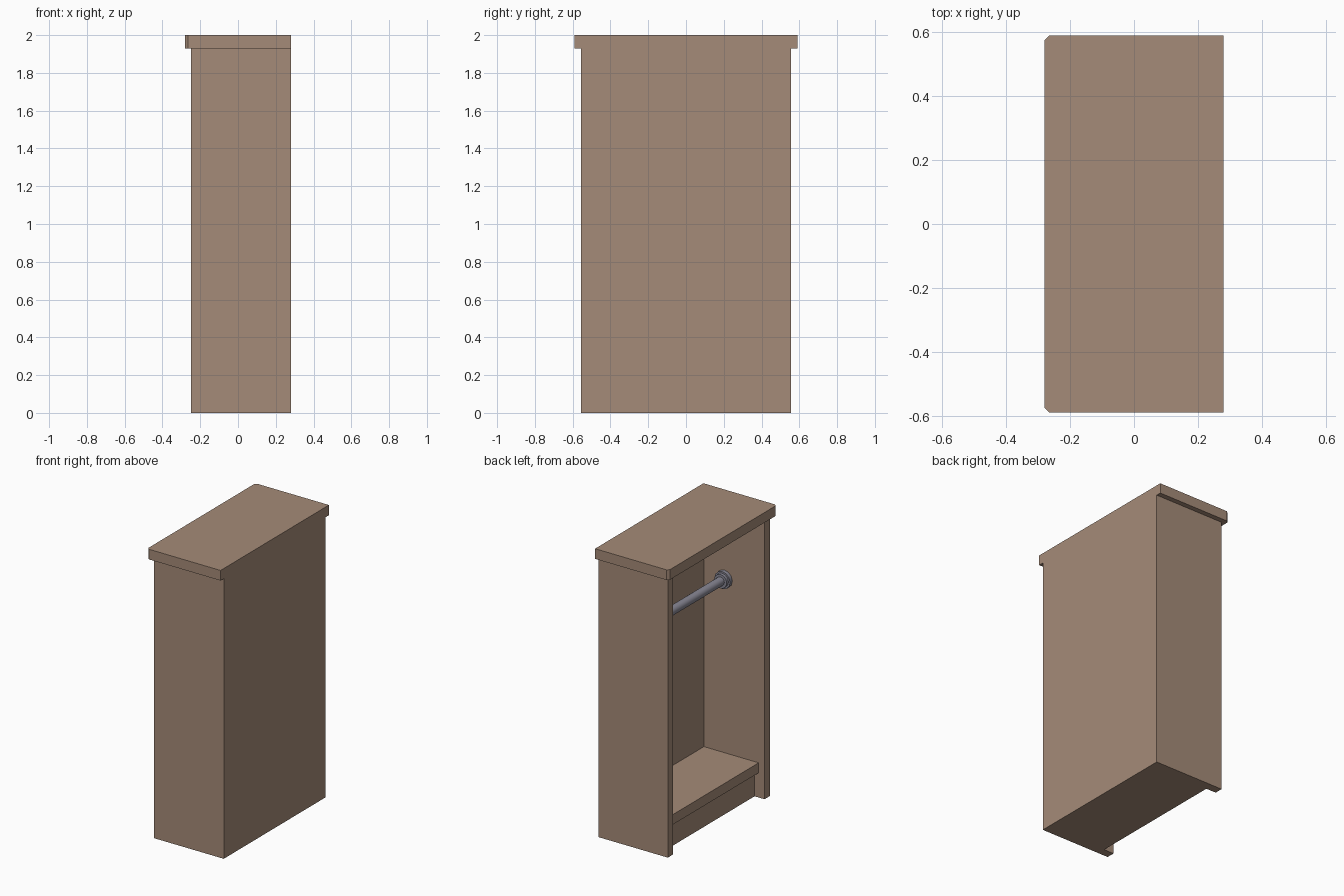
import bpy, bmesh, math

cube = bpy.data.objects.get("Cube")
if cube:
    bpy.data.objects.remove(cube, do_unlink=True)


def material(name, rgb):
    mat = bpy.data.materials.new(name)
    mat.use_nodes = True
    mat.diffuse_color = (*rgb, 1)
    mat.node_tree.nodes["Principled BSDF"].inputs["Base Color"].default_value = (*rgb, 1)
    return mat


wood = material("brown wood", (0.376, 0.258, 0.188))
metal = material("grey metal", (0.25, 0.245, 0.30))


def finish(bm, name, mat):
    mesh = bpy.data.meshes.new(name)
    bm.to_mesh(mesh)
    bm.free()
    mesh.materials.append(mat)
    obj = bpy.data.objects.new(name, mesh)
    bpy.context.collection.objects.link(obj)
    return obj


def board(name, x, y, z, chamfer=0):
    """Box between the given ranges, with optional cut corners on the open side."""
    bm = bmesh.new()
    bmesh.ops.create_cube(bm, size=1)
    for v in bm.verts:
        v.co = [r[0] if c < 0 else r[1] for r, c in zip((x, y, z), v.co)]
    if chamfer:
        corners = [e for e in bm.edges
                   if all(abs(v.co.x - x[0]) < 1e-4 for v in e.verts)
                   and abs(e.verts[0].co.z - e.verts[1].co.z) > 1e-4]
        bmesh.ops.bevel(bm, geom=corners, offset=chamfer, segments=1, affect='EDGES')
    return finish(bm, name, wood)


def round_bar(name, radius, y0, y1, sides):
    """Cylinder lying along y on the rail axis."""
    bpy.ops.mesh.primitive_cylinder_add(
        vertices=sides, radius=radius, depth=abs(y1 - y0),
        location=(RAIL_X, (y0 + y1) / 2, RAIL_Z), rotation=(math.pi / 2, 0, 0))
    obj = bpy.context.object
    obj.name = name
    obj.data.materials.append(metal)
    bpy.ops.object.shade_smooth_by_angle(angle=math.radians(35))


BACK, FRONT = 0.28, -0.25      # closed side and open side in x
OUTER, INNER = 0.555, 0.498    # side panel faces in y
TOP = 1.93
RAIL_X, RAIL_Z = 0.055, 1.437
span = (-INNER, INNER)

# Carcass
for side, s in (("left", 1), ("right", -1)):
    board(side + "_side_panel", (FRONT, BACK), sorted((s * INNER, s * OUTER)), (0, TOP))
board("back_panel", (0.212, BACK), span, (0, TOP))
board("top_slab", (-0.28, 0.28), (-0.59, 0.59), (TOP, 2.0), chamfer=0.014)

# Inside boards and recessed plinth
board("ceiling_board", (-0.205, 0.212), span, (1.88, TOP))
board("bottom_shelf", (-0.205, 0.212), span, (0.17, 0.239))
board("plinth", (-0.174, 0.212), span, (0, 0.17))

# Hanging rail with stepped wall flanges
round_bar("hanging_rail", 0.03, -INNER, INNER, 24)
for side, s in (("left", 1), ("right", -1)):
    round_bar(side + "_rail_flange", 0.06, s * INNER, s * (INNER - 0.025), 12)
    round_bar(side + "_rail_collar", 0.048, s * (INNER - 0.025), s * (INNER - 0.045), 12)
